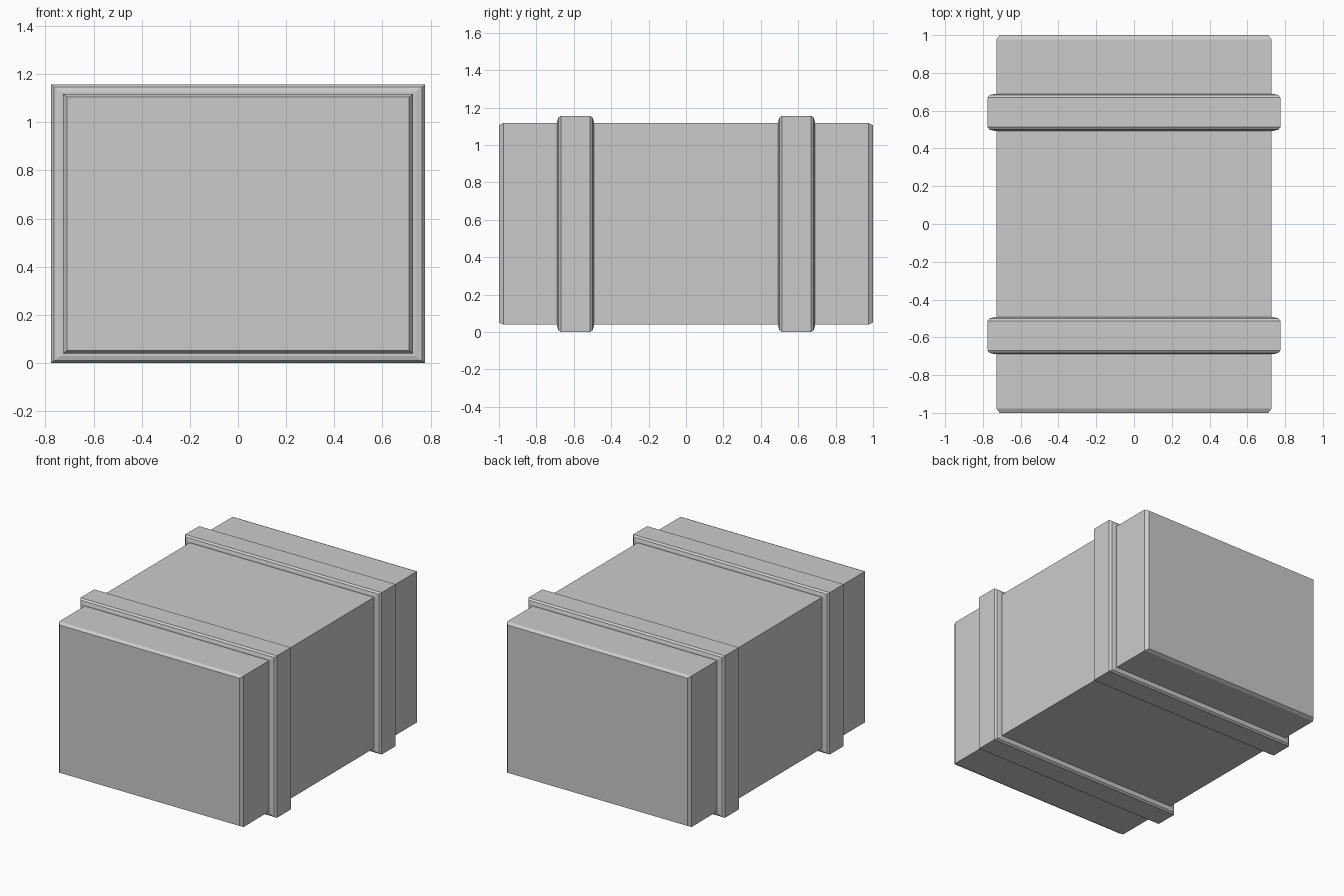
import bpy
import bmesh

cube = bpy.data.objects.get("Cube")
if cube:
    bpy.data.objects.remove(cube, do_unlink=True)

grey = bpy.data.materials.new("light_grey")
grey.use_nodes = True
colour = (0.6, 0.6, 0.6, 1)
grey.diffuse_color = colour
grey.node_tree.nodes["Principled BSDF"].inputs["Base Color"].default_value = colour

MID_Z = 0.578


def rect_loft(name, y, sections):
    """Closed box along y from (offset, half width, half height) sections."""
    bm = bmesh.new()
    loops = []
    for dy, hx, hz in sections:
        corners = ((-hx, -hz), (hx, -hz), (hx, hz), (-hx, hz))
        loops.append([bm.verts.new((cx, y + dy, MID_Z + cz)) for cx, cz in corners])
    for a, b in zip(loops, loops[1:]):
        for i in range(4):
            j = (i + 1) % 4
            bm.faces.new((a[i], a[j], b[j], b[i]))
    bm.faces.new(loops[0])
    bm.faces.new(loops[-1])
    bmesh.ops.recalc_face_normals(bm, faces=bm.faces)
    mesh = bpy.data.meshes.new(name)
    bm.to_mesh(mesh)
    bm.free()
    mesh.materials.append(grey)
    obj = bpy.data.objects.new(name, mesh)
    bpy.context.collection.objects.link(obj)
    return obj


def mirrored(half):
    """Complete a section list symmetrically about its middle."""
    return half + [(-dy, hx, hz) for dy, hx, hz in reversed(half)]


# Main crate body with chamfered ends
rect_loft("crate_body", 0, mirrored([(-1.0, 0.711, 0.527), (-0.977, 0.728, 0.539)]))

# Two raised straps with rounded rims
strap = mirrored([(-0.098, 0.737, 0.548), (-0.092, 0.764, 0.568), (-0.078, 0.776, 0.578)])
for name, y in (("front_strap", -0.591), ("back_strap", 0.591)):
    rect_loft(name, y, strap)
